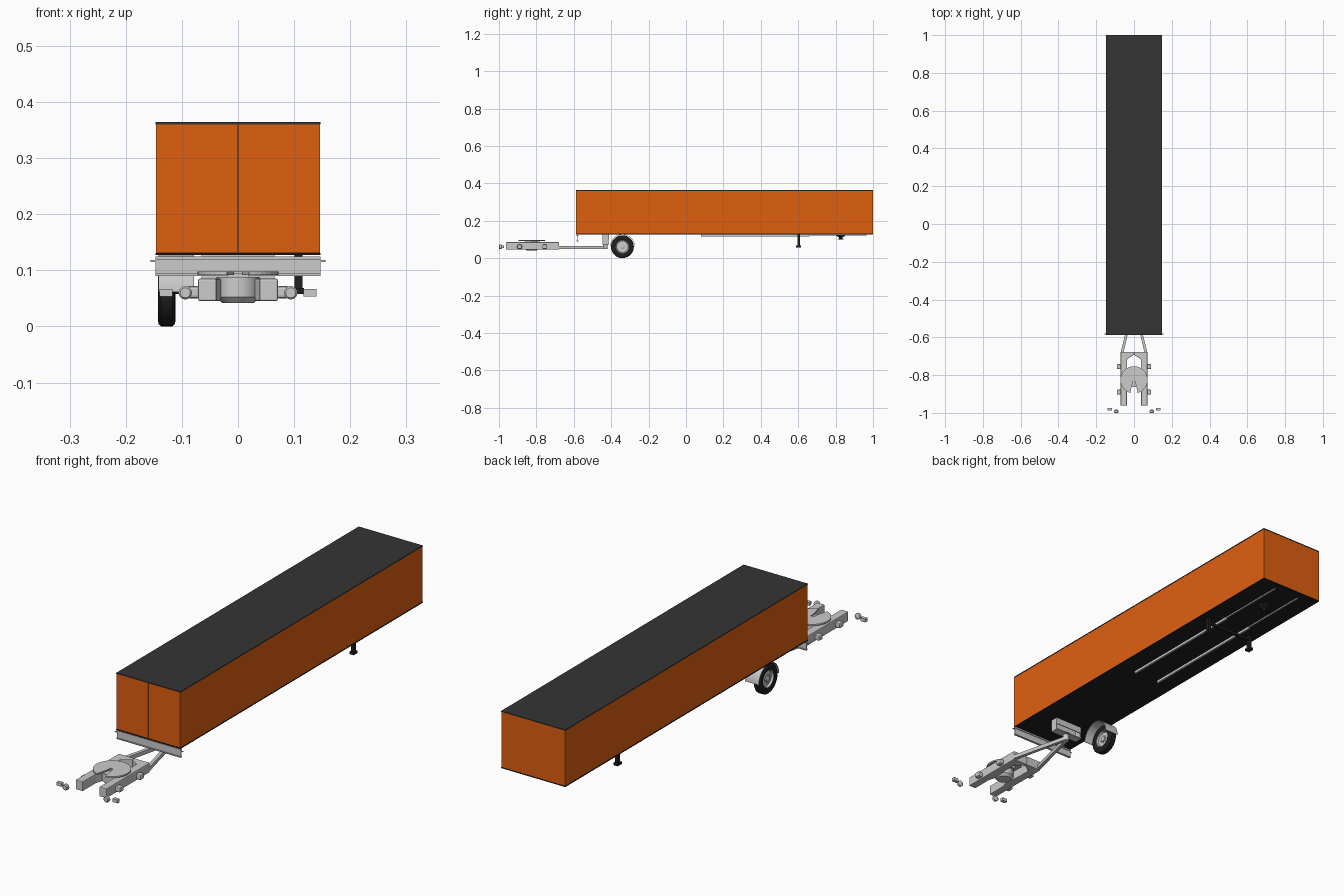
import bpy, bmesh, math
from mathutils import Vector

if "Cube" in bpy.data.objects:
    bpy.data.objects.remove(bpy.data.objects["Cube"])


def material(name, rgb):
    m = bpy.data.materials.new(name)
    m.diffuse_color = (*rgb, 1)
    m.use_nodes = True
    m.node_tree.nodes["Principled BSDF"].inputs["Base Color"].default_value = m.diffuse_color
    return m


ORANGE = material("orange", (0.74, 0.115, 0.005))
ROOF = material("roof_dark", (0.035, 0.035, 0.035))
BLACK = material("black", (0.014, 0.014, 0.014))


def finish(name, bm, mat=None, bevel=0, smooth=False):
    bmesh.ops.recalc_face_normals(bm, faces=bm.faces)
    me = bpy.data.meshes.new(name)
    bm.to_mesh(me)
    bm.free()
    ob = bpy.data.objects.new(name, me)
    bpy.context.collection.objects.link(ob)
    if mat:
        me.materials.append(mat)
    if bevel:
        b = ob.modifiers.new("bevel", 'BEVEL')
        b.width, b.segments = bevel, 2
    if smooth:
        bpy.context.view_layer.objects.active = ob
        ob.select_set(True)
        bpy.ops.object.shade_smooth_by_angle(angle=math.radians(40))
        ob.select_set(False)
    return ob


def prism(name, pts, axis, lo, hi, mat=None, bevel=0, smooth=False):
    """Extrude a 2D outline along x, y or z."""
    def place(p, h):
        p = list(p)
        p.insert("xyz".index(axis), h)
        return p
    bm = bmesh.new()
    f = bm.faces.new([bm.verts.new(place(p, lo)) for p in pts])
    ext = bmesh.ops.extrude_face_region(bm, geom=[f])
    d = Vector(place((0, 0), hi - lo))
    bmesh.ops.translate(bm, vec=d, verts=[v for v in ext["geom"] if isinstance(v, bmesh.types.BMVert)])
    return finish(name, bm, mat, bevel, smooth)


def box(name, x, y, z, mat=None, bevel=0):
    return prism(name, [(x[0], y[0]), (x[1], y[0]), (x[1], y[1]), (x[0], y[1])], 'z', *z, mat, bevel)


def lathe(name, prof, axis, center, mat=None, n=32, closed=False):
    """Revolve (radius, height) points about an axis through center."""
    bm = bmesh.new()
    c = Vector(center)
    rings = []
    for r, h in prof:
        ring = []
        for i in range(n):
            a = math.tau * i / n
            u, v = r * math.cos(a), r * math.sin(a)
            p = {'x': (h, u, v), 'y': (u, h, v), 'z': (u, v, h)}[axis]
            ring.append(bm.verts.new(c + Vector(p)))
        rings.append(ring)
    pairs = list(zip(rings, rings[1:] + rings[:1])) if closed else list(zip(rings, rings[1:]))
    for a, b in pairs:
        for i in range(n):
            j = (i + 1) % n
            bm.faces.new((a[i], a[j], b[j], b[i]))
    if not closed:
        bm.faces.new(rings[0])
        bm.faces.new(rings[-1])
    return finish(name, bm, mat, 0, True)


def mirror_box(name, x, y, z, mat=None, bevel=0):
    for side, s in (("right", 1), ("left", -1)):
        box(f"{side}_{name}", sorted((s * x[0], s * x[1])), y, z, mat, bevel)


# Cargo body: side walls, front wall, doors, roof and floor
Y0, Y1, W = -0.587, 1.0, 0.147
box("cargo_body", (-W + .001, W - .001), (Y0 + .003, Y1 - .001), (.131, .36), ORANGE)
mirror_box("door", (.001, W - .001), (Y0, Y0 + .003), (.132, .36), ORANGE)
box("door_gap", (-.001, .001), (Y0 + .001, Y0 + .003), (.132, .36), BLACK)
box("roof", (-W, W), (Y0, Y1), (.36, .364), ROOF)
box("floor", (-W, W), (Y0, Y1), (.127, .131), BLACK)

# Cross beam with two flanges, and its side markers
box("beam_web", (-W, W), (-.583, -.579), (.09, .125))
box("beam_top_flange", (-W, W), (-.586, -.576), (.119, .125))
box("beam_bottom_flange", (-W, W), (-.586, -.576), (.09, .094))
mirror_box("side_marker", (W, .156), (-.584, -.580), (.115, .118))

# Chassis rails
mirror_box("chassis_rail", (.056, .064), (.08, .66), (.117, .128))
mirror_box("chassis_rail_end", (.057, .063), (.66, .965), (.122, .128))

# Landing legs, cross bar and king pin
mirror_box("landing_leg", (.101, .115), (.595, .609), (.068, .128), BLACK)
mirror_box("landing_foot", (.098, .118), (.589, .615), (.058, .068), BLACK)
box("leg_cross_bar", (-.101, .101), (.597, .607), (.102, .112), BLACK)
lathe("king_pin", [(.026, .127), (.025, .12), (.01, .112), (.01, .104), (.014, .103), (.014, .099)],
      'z', (0, .827, 0), BLACK, 24)

# Dolly frame: two prongs joined by a rear plate with a peaked opening
half = [(.038, -.962), (.071, -.962), (.071, -.678), (0, -.678),
        (0, -.692), (.036, -.715), (.036, -.765), (.03, -.85), (.038, -.875)]
for side, s in (("right", 1), ("left", -1)):
    prism(f"{side}_dolly_prong", [(s * x, y) for x, y in half], 'z', .045, .085, None, .003)
lathe("dolly_drum", [(.028, .042), (.038, .052), (.038, .088)], 'z', (0, -.825, 0))
for y in (-.89, -.755):
    mirror_box("dolly_stub", (.068, .091), (y - .013, y + .013), (.05, .072), None, .005)
box("turntable_mount", (-.02, .02), (-.83, -.78), (.08, .094))

# Slotted turntable plate
R = .072
arc = [math.radians(-74 + 328 * i / 36) for i in range(37)]
plate = [(R * math.cos(a), -.825 + R * math.sin(a)) for a in arc]
plate += [(-.007, -.84), (-.007, -.826), (.007, -.826), (.007, -.84)]
prism("turntable_plate", plate, 'z', .092, .098)

# Marker lights ahead of the dolly
for side, s in (("right", 1), ("left", -1)):
    lathe(f"{side}_round_light", [(.009, -.009), (.012, -.006), (.012, .004), (.006, .008)],
          'y', (s * .094, -.991, .06), None, 20)
mirror_box("square_light", (.117, .14), (-.988, -.974), (.053, .067))

# V-shaped drawbar and its hanger box
for side, s in (("right", 1), ("left", -1)):
    prism(f"{side}_drawbar", [(s * .071, -.682), (s * .056, -.682), (-s * .004, -.43), (s * .009, -.428)],
          'z', .05, .066)
lathe("drawbar_eye", [(.013, .048), (.013, .085)], 'z', (0, -.432, 0), None, 20)
box("hanger_front", (-.065, .065), (-.447, -.443), (.076, .128))
box("hanger_back", (-.065, .065), (-.417, -.413), (.1, .128))
box("hanger_bottom", (-.065, .065), (-.447, -.413), (.074, .078))
mirror_box("hanger_side", (.061, .065), (-.445, -.415), (.076, .128))

# Spare wheel: tyre, rim, hub and bolts
WC = (-.127, -.34, .061)
lathe("tyre", [(.036, -.013), (.048, -.016), (.057, -.0145), (.061, -.01), (.061, .01),
               (.057, .0145), (.048, .016), (.036, .013)], 'x', WC, BLACK, 40, True)
lathe("rim", [(.037, -.012), (.034, -.012), (.031, -.004), (.031, .004),
              (.034, .012), (.037, .012)], 'x', WC, None, 40, True)
lathe("rim_disc", [(.032, -.004), (.018, -.008), (.018, .003), (.032, .004)], 'x', WC)
lathe("hub", [(.008, -.013), (.011, -.011), (.011, .009), (.008, .011)], 'x', WC, None, 20)
for i in range(8):
    a = math.tau * i / 8
    lathe("rim_bolt", [(.0025, -.0095), (.0025, .006)], 'x',
          (WC[0], WC[1] + .015 * math.cos(a), WC[2] + .015 * math.sin(a)), None, 6)

# Half-round mudguard over the wheel
arc = [math.radians(180 * i / 24) for i in range(25)]
guard = [(WC[1] + r * math.cos(a), WC[2] + r * math.sin(a))
         for r, seq in ((.0665, arc), (.0645, arc[::-1])) for a in seq]
prism("mudguard", guard, 'x', -.142, -.078, None, 0, True)
